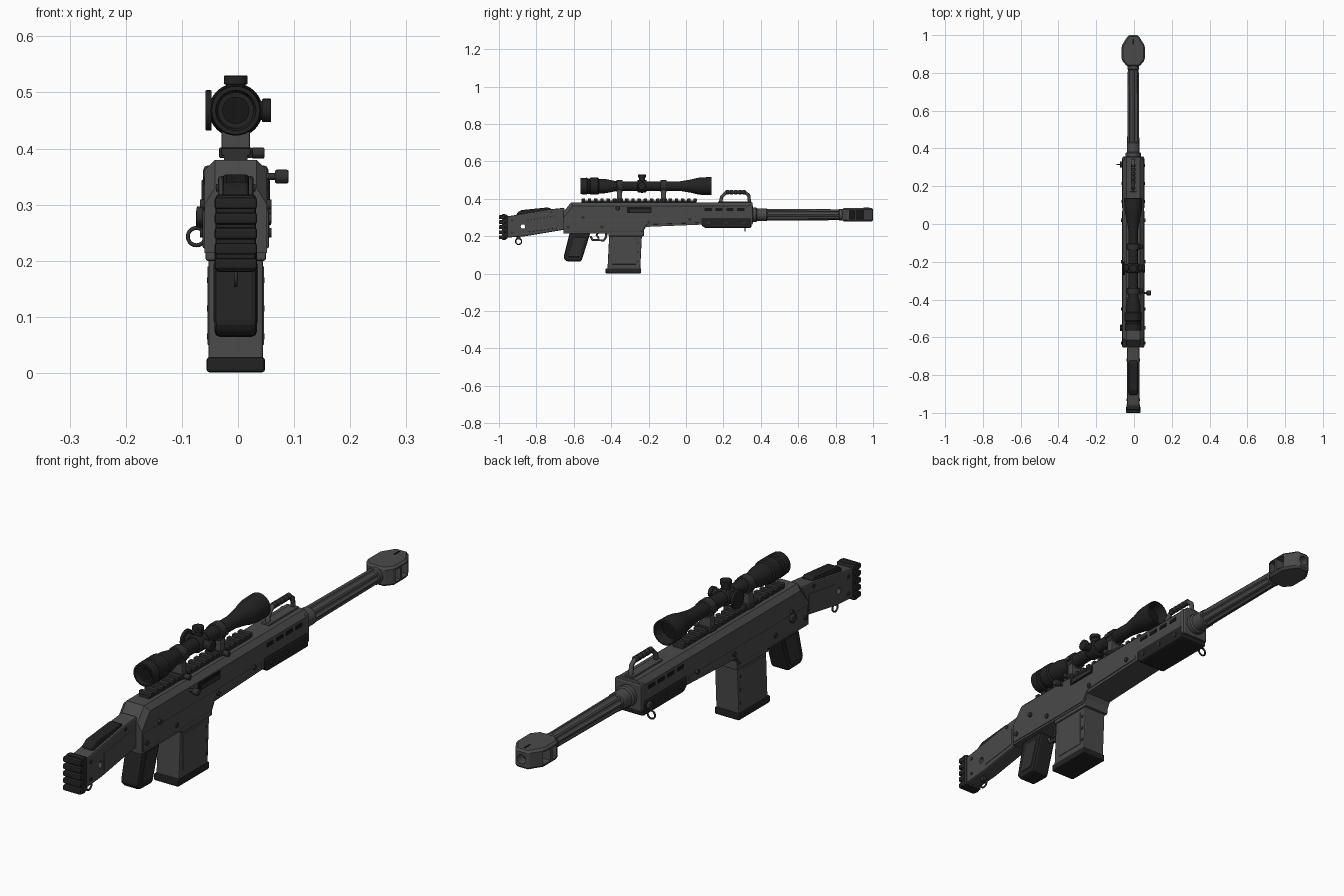
import bpy, bmesh, math
from mathutils import Vector

if "Cube" in bpy.data.objects:
    bpy.data.objects.remove(bpy.data.objects["Cube"])

CX = -0.004  # centre plane of the body


def material(name, v):
    m = bpy.data.materials.new(name)
    m.use_nodes = True
    m.diffuse_color = (v, v, v, 1)
    b = m.node_tree.nodes["Principled BSDF"]
    b.inputs["Base Color"].default_value = (v, v, v, 1)
    b.inputs["Roughness"].default_value = 0.6
    return m


GREY = material("gunmetal grey", 0.068)
DARK = material("dark grey", 0.03)
BLACK = material("rubber black", 0.016)
HOLE = material("opening black", 0.008)


def finish(name, bm, mat, bevel=0, smooth=False):
    bmesh.ops.recalc_face_normals(bm, faces=bm.faces[:])
    me = bpy.data.meshes.new(name)
    bm.to_mesh(me)
    bm.free()
    me.materials.append(mat)
    ob = bpy.data.objects.new(name, me)
    bpy.context.collection.objects.link(ob)
    if bevel:
        mod = ob.modifiers.new("bevel", "BEVEL")
        mod.width, mod.segments, mod.limit_method = bevel, 2, "ANGLE"
    if smooth:
        bpy.ops.object.select_all(action="DESELECT")
        ob.select_set(True)
        bpy.context.view_layer.objects.active = ob
        bpy.ops.object.shade_smooth_by_angle(angle=math.radians(35))
    return ob


def prism(name, pts, half, mat, bevel=0, x=CX, chamfer=None):
    """Side profile of (y, z) points extruded across x; chamfer = (z limit, width)."""
    bm = bmesh.new()
    f = bm.faces.new([bm.verts.new((x - half, y, z)) for y, z in pts])
    ext = bmesh.ops.extrude_face_region(bm, geom=[f])["geom"]
    bmesh.ops.translate(bm, vec=(2 * half, 0, 0), verts=[v for v in ext if isinstance(v, bmesh.types.BMVert)])
    if chamfer:
        edges = [e for e in bm.edges if all(v.co.z > chamfer[0] for v in e.verts)
                 and abs(e.verts[0].co.x - e.verts[1].co.x) < 1e-5]
        bmesh.ops.bevel(bm, geom=edges, offset=chamfer[1], segments=1, affect="EDGES")
    return finish(name, bm, mat, bevel)


def box(name, y0, y1, z0, z1, half, mat, bevel=0, x=CX):
    return prism(name, [(y0, z0), (y1, z0), (y1, z1), (y0, z1)], half, mat, bevel, x)


def cyl(name, p, axis, r, depth, mat, segs=20, bevel=0):
    bm = bmesh.new()
    bmesh.ops.create_cone(bm, cap_ends=True, segments=segs, radius1=r, radius2=r, depth=depth)
    q = Vector((0, 0, 1)).rotation_difference(Vector(axis))
    bmesh.ops.rotate(bm, cent=(0, 0, 0), matrix=q.to_matrix(), verts=bm.verts)
    bmesh.ops.translate(bm, vec=p, verts=bm.verts)
    return finish(name, bm, mat, bevel, True)


def lathe(name, prof, z, mat, segs=32, flute=0):
    """Turn (y, radius) points about the y direction; flute pulls in every third rib."""
    bm = bmesh.new()
    rings = []
    for y, r in prof:
        ring = []
        for i in range(segs):
            a = 2 * math.pi * i / segs
            rr = r - (flute if i % 4 in (1, 2) else 0)
            ring.append(bm.verts.new((CX + rr * math.cos(a), y, z + rr * math.sin(a))))
        rings.append(ring)
    for a, b in zip(rings, rings[1:]):
        for i in range(segs):
            bm.faces.new((a[i], a[(i + 1) % segs], b[(i + 1) % segs], b[i]))
    bm.faces.new(rings[0])
    bm.faces.new(rings[-1])
    return finish(name, bm, mat, 0, flute == 0)


def rod(name, pts, r, mat, cyclic=False):
    cu = bpy.data.curves.new(name, "CURVE")
    cu.dimensions, cu.bevel_depth, cu.bevel_resolution, cu.use_fill_caps = "3D", r, 2, True
    s = cu.splines.new("POLY")
    s.points.add(len(pts) - 1)
    for p, c in zip(s.points, pts):
        p.co = (*c, 1)
    s.use_cyclic_u = cyclic
    cu.materials.append(mat)
    ob = bpy.data.objects.new(name, cu)
    bpy.context.collection.objects.link(ob)
    return ob


def cut(ob, cutter):
    cutter.hide_render = True
    cutter.hide_viewport = True
    m = ob.modifiers.new("cut", "BOOLEAN")
    m.operation, m.object, m.solver = "DIFFERENCE", cutter, "EXACT"


# Receiver and forward housing
prism("receiver", [(-.655, .214), (-.235, .214), (-.215, .25), (.08, .262), (.355, .262), (.355, .38),
                   (-.615, .38), (-.655, .33)], .056, GREY, 0, chamfer=(.32, .019))
prism("lower_receiver_rib", [(-.65, .222), (-.24, .222), (-.21, .262), (.07, .272), (.07, .29), (-.65, .29)], .059, GREY, .003)
box("magazine_well", -.415, -.225, .2, .25, .054, GREY, .004)
prism("handguard", [(.08, .262), (.1, .244), (.35, .244), (.35, .3), (.08, .3)], .06, BLACK, .008)
box("front_collar", .335, .358, .262, .37, .058, GREY, .008)

# Side details, mirrored
for side, s in (("left", 1), ("right", -1)):
    xs = CX + s * .0565
    for i in range(4):
        box(f"vent_slot_{side}_{i}", .1 + i * .058, .138 + i * .058, .336, .35, .002, HOLE, 0, xs)
    for i in range(3):
        cyl(f"handguard_bolt_{side}_{i}", (CX + s * .06, .12 + i * .095, .272), (1, 0, 0), .008, .006, DARK, 12)
    for i, (y, z) in enumerate([(-.63, .25), (-.55, .30), (-.45, .25), (-.2, .275), (.02, .29)]):
        cyl(f"receiver_pin_{side}_{i}", (CX + s * .058, y, z), (1, 0, 0), .009, .012, DARK, 14)
    # Magazine stamped panels
    box(f"magazine_panel_{side}", -.395, -.265, .05, .19, .002, GREY, .002, CX + s * .0485)
    # Stock side panel and screws
    prism(f"stock_panel_{side}", [(-.85, .222), (-.69, .243), (-.69, .31), (-.85, .285)], .002, GREY, .002, CX + s * .032)
    for y, z in ((-.93, .22), (-.93, .285), (-.72, .33)):
        cyl(f"stock_screw_{side}", (CX + s * .033, y, z), (1, 0, 0), .007, .004, DARK, 12)

# Ejection port and charging handle
box("ejection_port", -.315, -.185, .325, .356, .003, HOLE, 0, CX + .0555)
box("port_cover", -.3, -.19, .33, .344, .003, DARK, .002, CX + .0575)
cyl("charging_stem", (.058, -.365, .35), (1, 0, 0), .006, .035, DARK, 12)
cyl("charging_knob", (.078, -.365, .35), (1, 0, 0), .0125, .024, DARK, 16, .003)
cyl("safety_lever", (CX - .064, -.55, .28), (1, 0, 0), .017, .012, DARK, 16, .003)

# Top rail with cross teeth
box("rail_base", -.56, .055, .378, .39, .021, DARK)
for i in range(19):
    y = -.558 + i * .0332
    box(f"rail_tooth_{i}", y, y + .018, .387, .401, .026, DARK, .002)

# Carry handle
box("handle_base", .17, .35, .378, .387, .018, GREY, .003)
rod("handle_loop", [(CX, .185, .38), (CX, .19, .41), (CX, .215, .435), (CX, .315, .435), (CX, .335, .42), (CX, .34, .38)], .009, GREY)
for i in range(5):
    cyl(f"handle_grip_{i}", (CX, .222 + i * .022, .435), (0, 1, 0), .012, .017, DARK, 14, .003)

# Barrel
lathe("barrel_collar", [(.35, .04), (.375, .04), (.38, .034), (.43, .034), (.435, .03)], .315, GREY)
lathe("barrel", [(.43, .032), (.82, .029)], .315, GREY, 32, .005)
lathe("barrel_end", [(.815, .024), (.82, .031), (.87, .031)], .315, GREY)

# Muzzle brake: plan outline extruded upward with chamfered rims
bm = bmesh.new()
half = [(.034, .835), (.061, .868), (.061, .945), (.026, 1.0)]
outline = [(CX + x, y) for x, y in half] + [(CX - x, y) for x, y in reversed(half)]
f = bm.faces.new([bm.verts.new((x, y, .279)) for x, y in outline])
ext = bmesh.ops.extrude_face_region(bm, geom=[f])["geom"]
bmesh.ops.translate(bm, vec=(0, 0, .072), verts=[v for v in ext if isinstance(v, bmesh.types.BMVert)])
brake = finish("muzzle_brake", bm, GREY)
mod = brake.modifiers.new("chamfer", "BEVEL")
mod.width, mod.segments = .008, 1
for s in (1, -1):
    for i, (a, b) in enumerate(((.873, .9), (.91, .95))):
        c = box(f"port_cutter_{s}_{i}", a, b, .292, .338, .03, HOLE, 0, CX + s * .05)
        cut(brake, c)
        box(f"brake_port_{s}_{i}", a, b, .292, .338, .002, HOLE, 0, CX + s * .021)
cut(brake, cyl("bore_cutter", (CX, .99, .315), (0, 1, 0), .018, .06, HOLE))
cyl("bore", (CX, .962, .315), (0, 1, 0), .018, .004, HOLE)
box("front_sight_slot", .95, .98, .35, .353, .003, HOLE)

# Stock
stock = prism("stock", [(-.965, .192), (-.86, .2), (-.65, .235), (-.65, .352), (-.72, .345), (-.965, .305)], .032, GREY, .006)
cut(stock, cyl("sling_hole_cutter", (CX, -.872, .252), (1, 0, 0), .012, .2, HOLE))
prism("cheek_rest", [(-.905, .305), (-.73, .335), (-.72, .348), (-.74, .354), (-.88, .34), (-.905, .325)], .024, BLACK, .007)
box("butt_plate", -.968, -.955, .185, .315, .036, DARK, .004)
box("butt_pad", -.985, -.962, .18, .318, .036, BLACK, .006)
for i in range(5):
    z = .184 + i * .027
    box(f"butt_ridge_{i}", -1, -.965, z, z + .021, .038, BLACK, .005)

# Pistol grip with side panels
prism("grip", [(-.62, .225), (-.51, .225), (-.52, .19), (-.56, .064), (-.64, .066), (-.655, .085)], .038, BLACK, .01)
for s in (1, -1):
    prism(f"grip_panel_{s}", [(-.6, .195), (-.535, .195), (-.57, .09), (-.63, .09)], .003, DARK, .002, CX + s * .037)

# Trigger and guard
rod("trigger_guard", [(CX, -.51, .2), (CX, -.5, .18), (CX, -.44, .178), (CX, -.428, .195), (CX, -.425, .22)], .006, GREY)
rod("trigger", [(CX, -.47, .22), (CX, -.478, .205), (CX, -.465, .188)], .005, DARK)

# Magazine
prism("magazine", [(-.41, .22), (-.235, .22), (-.245, .02), (-.42, .02)], .0485, GREY, .004)
box("magazine_base", -.43, -.24, .001, .028, .052, BLACK, .005)
for s in (1, -1):
    for i in range(3):
        box(f"magazine_pin_{s}_{i}", -.258, -.25, .06 + i * .05, .07 + i * .05, .002, DARK, 0, CX + s * .049)

# Telescopic sight
SZ = .468
lathe("scope_body", [(-.552, .024), (-.552, .032), (-.565, .036), (-.565, .043), (-.53, .045), (-.525, .041), (-.515, .041),
                     (-.51, .045), (-.47, .045), (-.465, .039), (-.43, .038), (-.37, .026), (-.03, .026), (.03, .036),
                     (.06, .044), (.085, .047), (.135, .048), (.137, .043), (.09, .038)], SZ, BLACK)
cyl("rear_lens", (CX, -.553, SZ), (0, 1, 0), .024, .004, HOLE, 32)
cyl("front_lens", (CX, .092, SZ), (0, 1, 0), .0375, .004, HOLE, 32)
cyl("turret_hub", (CX, -.235, SZ), (0, 1, 0), .033, .05, BLACK, 24, .004)
cyl("top_turret", (CX, -.235, .508), (0, 0, 1), .017, .03, BLACK, 20)
cyl("top_turret_cap", (CX, -.235, .522), (0, 0, 1), .021, .016, BLACK, 20, .002)
cyl("left_turret", (.036, -.235, SZ), (1, 0, 0), .017, .03, BLACK, 20)
cyl("left_turret_cap", (.051, -.235, SZ), (1, 0, 0), .021, .016, BLACK, 20, .002)
cyl("focus_stem", (-.04, -.235, SZ), (1, 0, 0), .022, .025, BLACK, 20)
cyl("focus_wheel", (-.0525, -.235, SZ), (1, 0, 0), .036, .011, BLACK, 28, .002)

# Scope mounts
for n, y in (("rear", -.355), ("front", -.12)):
    cyl(f"{n}_scope_ring", (CX, y, SZ), (0, 1, 0), .033, .032, DARK, 28, .002)
    box(f"{n}_mount_post", y - .014, y + .014, .395, .455, .025, GREY, .003)
    box(f"{n}_mount_clamp", y - .018, y + .018, .383, .402, .03, DARK, .003)
    cyl(f"{n}_mount_screw", (.036, y, .392), (1, 0, 0), .01, .022, DARK, 14, .002)
    for s in (1, -1):
        box(f"{n}_ring_lug_{s}", y - .013, y + .013, .46, .476, .005, DARK, .002, CX + s * .034)

# Sling rings
circle = [(math.cos(a * math.pi / 10), math.sin(a * math.pi / 10)) for a in range(20)]
rod("rear_sling_ring", [(CX, -.895 + .016 * c, .172 + .016 * s) for c, s in circle], .0035, DARK, True)
box("rear_sling_mount", -.905, -.885, .182, .202, .01, DARK, .003)
rod("front_sling_ring", [(-.074 + .0155 * c, .315, .243 + .0155 * s) for c, s in circle], .0035, DARK, True)
cyl("front_sling_mount", (-.067, .315, .275), (1, 0, 0), .016, .016, DARK, 16, .003)
